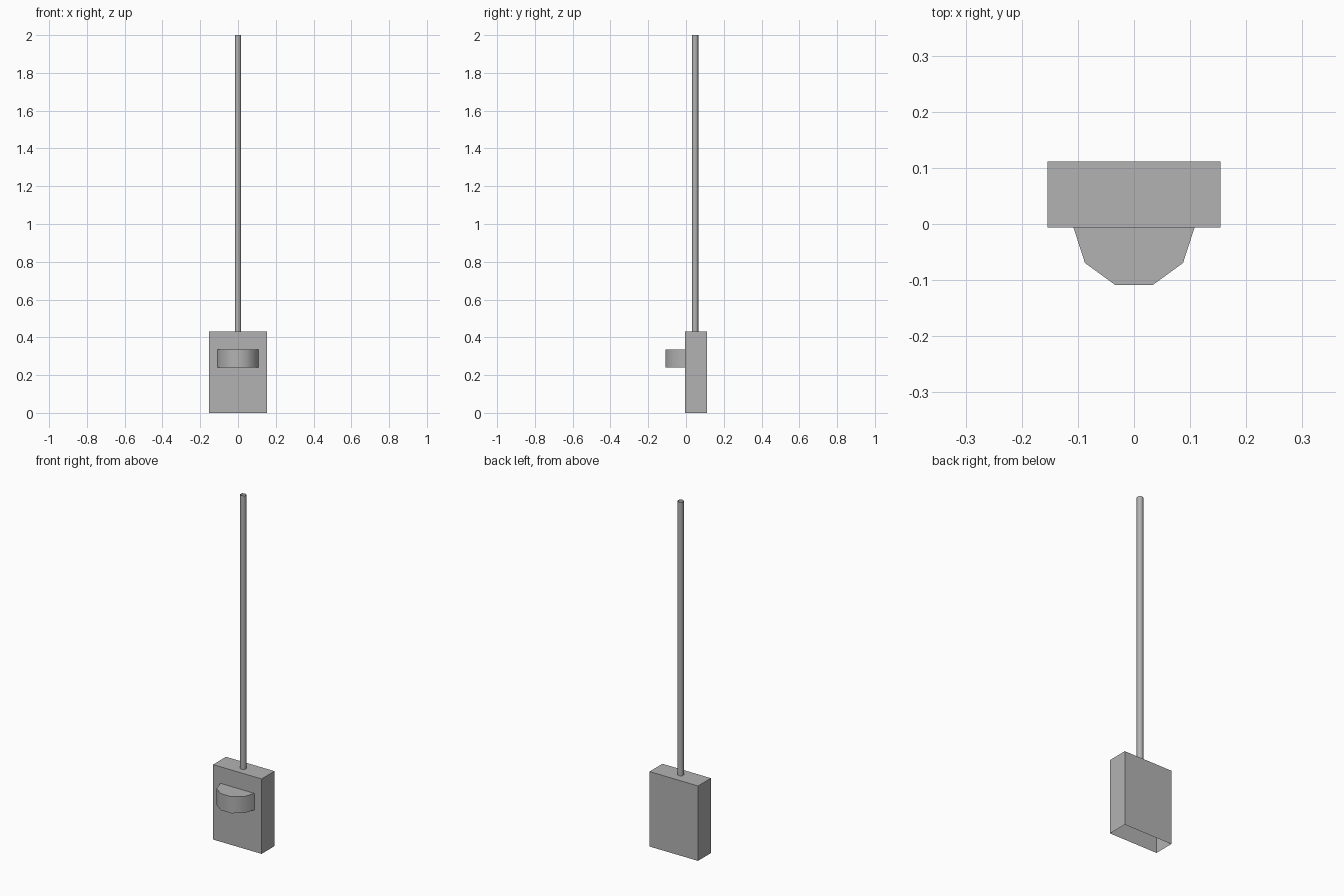
import bpy, bmesh, math

if "Cube" in bpy.data.objects:
    bpy.data.objects.remove(bpy.data.objects["Cube"])

grey = bpy.data.materials.new("mid grey")
grey.diffuse_color = (0.45, 0.45, 0.45, 1)
grey.use_nodes = True
grey.node_tree.nodes["Principled BSDF"].inputs["Base Color"].default_value = grey.diffuse_color


def prism(name, points, z0, z1, bottom=True, top=True, smooth=None):
    """Extrude a counter-clockwise outline from z0 to z1, with optional caps."""
    bm = bmesh.new()
    low = [bm.verts.new((x, y, z0)) for x, y in points]
    high = [bm.verts.new((x, y, z1)) for x, y in points]
    n = len(points)
    for i in range(n):
        j = (i + 1) % n
        bm.faces.new((low[i], low[j], high[j], high[i]))
    if bottom:
        bm.faces.new(low[::-1])
    if top:
        bm.faces.new(high)
    mesh = bpy.data.meshes.new(name)
    bm.to_mesh(mesh)
    bm.free()
    mesh.materials.append(grey)
    obj = bpy.data.objects.new(name, mesh)
    bpy.context.collection.objects.link(obj)
    if smooth:
        bpy.ops.object.select_all(action='DESELECT')
        obj.select_set(True)
        bpy.context.view_layer.objects.active = obj
        bpy.ops.object.shade_smooth_by_angle(angle=math.radians(smooth))
    return obj


def arc(cx, cy, r, start, step, count):
    angles = [math.radians(start + step * i) for i in range(count)]
    return [(cx + r * math.cos(a), cy + r * math.sin(a)) for a in angles]


# Box body, open underneath
front, back, half = -0.006, 0.111, 0.154
prism("body", [(-half, front), (half, front), (half, back), (-half, back)],
      0, 0.43, bottom=False)

# Half-round knob on the front: half of a ten-sided cylinder
prism("front_knob", arc(0, front, 0.108, 180, 36, 6), 0.24, 0.335, smooth=50)

# Thin six-sided hollow pole standing on the body
prism("pole", arc(0, 0.048, 0.0175, 90, 60, 6), 0.43, 2.0,
      bottom=False, top=False, smooth=70)
